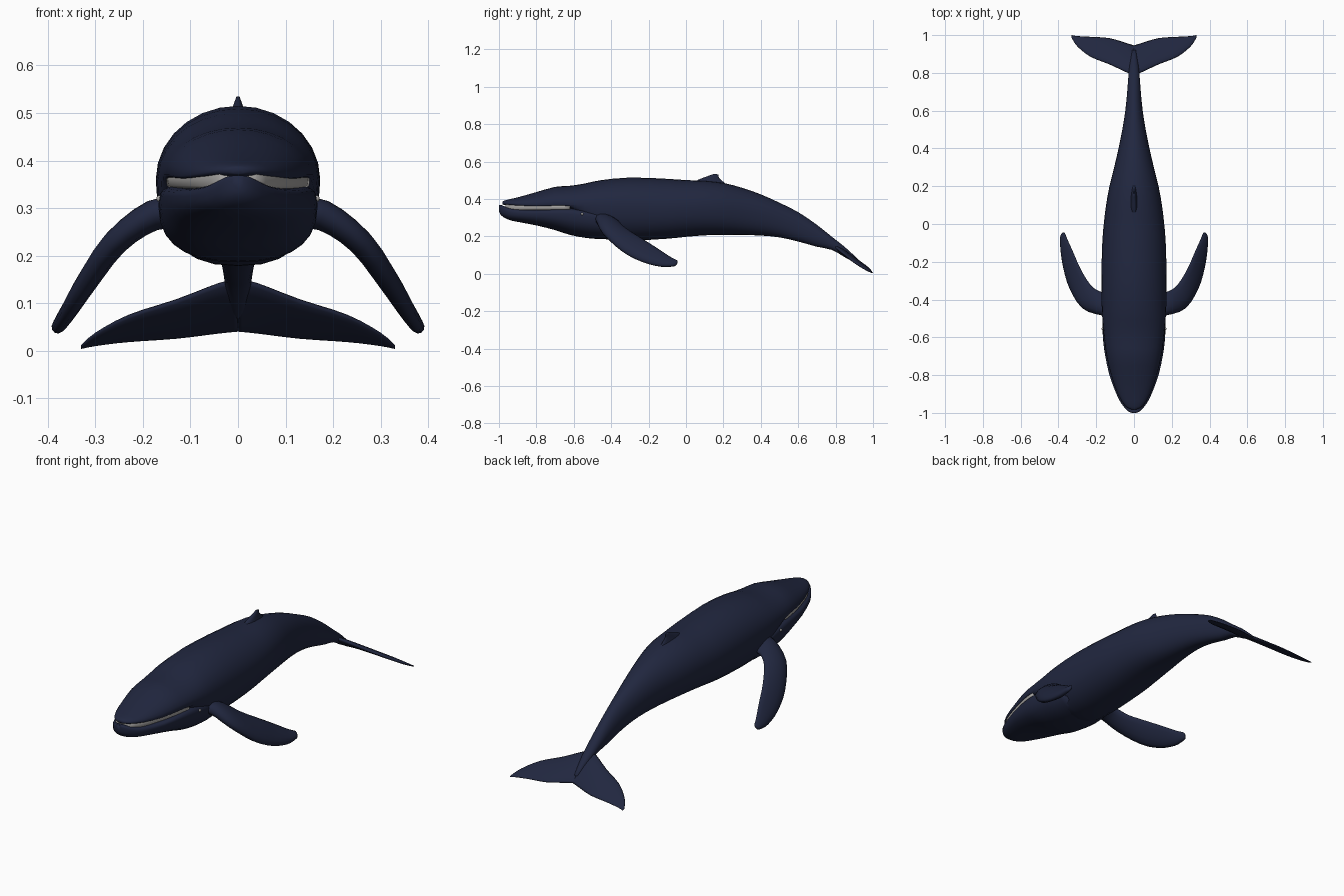
import bpy, bmesh
from math import sin, cos, pi
from mathutils import Vector


def material(name, rgb):
    m = bpy.data.materials.new(name)
    m.diffuse_color = (*rgb, 1)
    return m


SKIN = material("dark_blue_skin", (0.015, 0.02, 0.05))
PALE = material("pale_grey", (0.38, 0.37, 0.36))


def smooth_rings(rings, sub):
    # Catmull-Rom interpolation between matching rings
    out = []
    n = len(rings)
    for i in range(n - 1):
        a, b = rings[max(i - 1, 0)], rings[i]
        c, d = rings[i + 1], rings[min(i + 2, n - 1)]
        for s in range(sub):
            t = s / sub
            out.append([0.5 * (2 * q + (r - p) * t + (2 * p - 5 * q + 4 * r - w) * t * t
                               + (3 * q - p - 3 * r + w) * t ** 3)
                        for p, q, r, w in zip(a, b, c, d)])
    return out + [rings[-1]]


def loft(name, rings, mat, sub=2, mirror=False):
    bm = bmesh.new()
    loops = [[bm.verts.new(p) for p in ring] for ring in smooth_rings(rings, sub)]
    k = len(loops[0])
    for a, b in zip(loops, loops[1:]):
        for j in range(k):
            bm.faces.new((a[j], a[(j + 1) % k], b[(j + 1) % k], b[j]))
    bm.faces.new(loops[0])
    bm.faces.new(loops[-1])
    bmesh.ops.recalc_face_normals(bm, faces=bm.faces)
    me = bpy.data.meshes.new(name)
    bm.to_mesh(me)
    bm.free()
    for f in me.polygons:
        f.use_smooth = True
    me.materials.append(mat)
    ob = bpy.data.objects.new(name, me)
    bpy.context.collection.objects.link(ob)
    if mirror:
        ob.modifiers.new("mirror", 'MIRROR')
    return ob


def section(y, w, top, mid, bot, n_top=2.0, n_bot=2.4, k=28):
    # superelliptic cross-section with separate upper and lower halves
    ring = []
    for j in range(k):
        c, s = cos(2 * pi * j / k), sin(2 * pi * j / k)
        e = 2 / (n_top if s >= 0 else n_bot)
        h = top - mid if s >= 0 else mid - bot
        ring.append(Vector(((1 if c > 0 else -1) * w * abs(c) ** e, y,
                            mid + (1 if s > 0 else -1) * h * abs(s) ** e)))
    return ring


def blade(name, ribs, mirror=True, k=14):
    # thin fin: each rib is leading point, trailing point, thickness
    mids = [(Vector(a) + Vector(b)) / 2 for a, b, t in ribs]
    rings = []
    for i, (a, b, t) in enumerate(ribs):
        a, b = Vector(a), Vector(b)
        span = mids[min(i + 1, len(mids) - 1)] - mids[max(i - 1, 0)]
        nrm = (b - a).cross(span).normalized()
        rings.append([mids[i] - (b - a) / 2 * cos(2 * pi * j / k)
                      + nrm * t / 2 * sin(2 * pi * j / k) * (1 + 0.3 * cos(2 * pi * j / k))
                      for j in range(k)])
    return loft(name, rings, SKIN, 3, mirror)


# Body with upper jaw: y, half width, top, widest height, bottom
upper = [
    (-.982, .012, .386, .380, .372), (-.965, .045, .394, .378, .367),
    (-.90, .086, .409, .372, .358), (-.80, .121, .437, .368, .352),
    (-.70, .145, .465, .370, .355), (-.62, .156, .471, .370, .345),
    (-.54, .164, .483, .370, .26), (-.46, .170, .500, .365, .19),
    (-.30, .173, .515, .360, .178), (-.10, .168, .508, .355, .188),
    (0, .160, .501, .355, .198), (.10, .148, .498, .355, .206),
    (.20, .130, .486, .350, .209), (.30, .105, .460, .340, .208),
    (.40, .082, .425, .320, .205), (.50, .062, .380, .290, .195),
    (.60, .046, .330, .250, .173), (.70, .036, .262, .205, .145),
    (.78, .030, .198, .165, .128), (.85, .023, .143, .117, .088),
    (.92, .010, .078, .066, .050)]
loft("body", [section(*r) for r in upper], SKIN)

# Lower jaw and throat
lower = [
    (-1.0, .012, .368, .356, .335), (-.988, .036, .368, .345, .312),
    (-.95, .067, .355, .332, .290), (-.90, .093, .348, .326, .278),
    (-.80, .130, .345, .325, .259), (-.70, .152, .351, .325, .234),
    (-.62, .163, .357, .320, .208), (-.54, .167, .350, .310, .193),
    (-.46, .166, .330, .300, .186), (-.36, .150, .310, .280, .19)]
loft("lower_jaw", [section(*r, n_top=3.2) for r in lower], SKIN)

# Baleen strip seen between the jaws
loft("baleen", [section(y, w - .005, .380, .358, .335, 4, 4)
                for y, w, *_ in upper[1:6]], PALE)

# Pectoral flippers
blade("flippers", [
    ((.11, -.49, .300), (.11, -.37, .275), .070),
    ((.18, -.482, .290), (.18, -.357, .275), .062),
    ((.272, -.447, .220), (.232, -.32, .243), .052),
    ((.335, -.345, .122), (.287, -.23, .186), .044),
    ((.368, -.24, .066), (.322, -.15, .135), .036),
    ((.384, -.14, .040), (.352, -.085, .092), .030),
    ((.386, -.075, .040), (.368, -.048, .072), .022),
    ((.382, -.055, .044), (.373, -.045, .058), .010)])

# Tail flukes
blade("tail_flukes", [
    ((0, .79, .150), (0, .945, .040), .026),
    ((.04, .803, .142), (.04, .958, .036), .026),
    ((.13, .845, .107), (.13, .984, .025), .022),
    ((.23, .885, .074), (.23, .991, .018), .018),
    ((.30, .940, .036), (.30, .995, .010), .012),
    ((.33, .985, .010), (.33, 1.0, .004), .005)])

# Dorsal fin
blade("dorsal_fin", [
    ((0, .02, .475), (0, .235, .460), .050),
    ((0, .065, .503), (0, .20, .492), .030),
    ((0, .115, .522), (0, .178, .512), .018),
    ((0, .15, .535), (0, .173, .531), .007)], mirror=False)

# Eyes
for side, label in ((1, "left"), (-1, "right")):
    bpy.ops.mesh.primitive_uv_sphere_add(segments=12, ring_count=8, radius=.007,
                                         location=(side * .165, -.555, .32))
    eye = bpy.context.object
    eye.name = label + "_eye"
    eye.data.materials.append(PALE)
    bpy.ops.object.shade_smooth()
